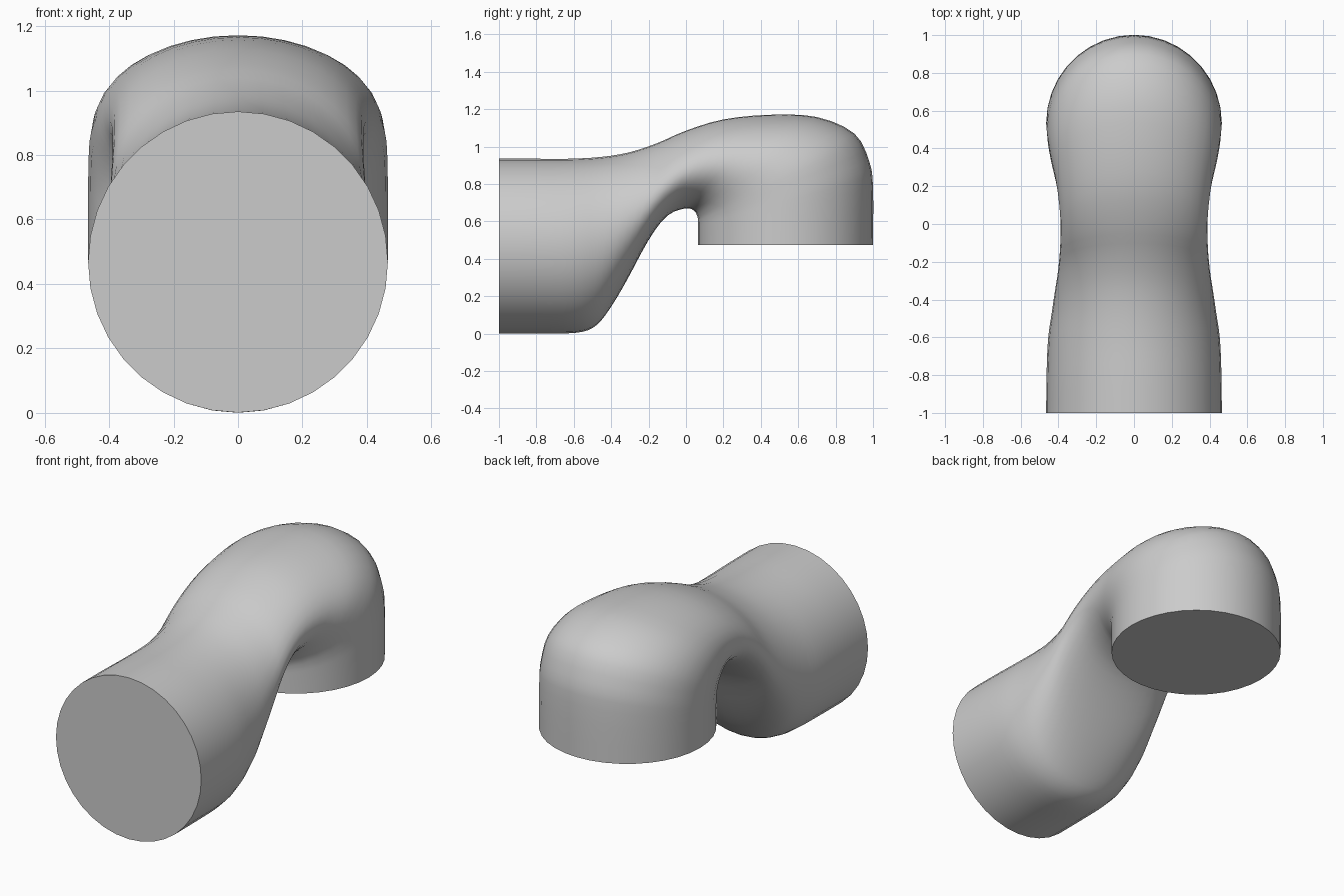
import bpy, bmesh, math
from mathutils import Vector

if "Cube" in bpy.data.objects:
    bpy.data.objects.remove(bpy.data.objects["Cube"])

SIDES, STEPS = 36, 3

# Cross-sections along the pipe: outer (y, z), inner (y, z), half width
stations = [
    (-1.00, .935, -1.00, .001, .465),
    (-0.80, .935, -0.80, .001, .463),
    (-0.62, .935, -0.60, .003, .455),
    (-0.45, .945, -0.50, .030, .436),
    (-0.30, .970, -0.43, .100, .420),
    (-0.15, 1.020, -0.33, .260, .401),
    (0.00, 1.085, -0.20, .500, .390),
    (0.20, 1.145, -0.10, .630, .391),
    (0.45, 1.170, 0.00, .670, .412),
    (0.70, 1.158, 0.045, .655, .442),
    (0.90, 1.070, 0.062, .622, .460),
    (0.98, .920, 0.065, .595, .464),
    (1.00, .780, 0.065, .560, .465),
    (1.00, .475, 0.065, .475, .465),
]


def smooth_path(points, steps):
    """Catmull-Rom interpolation through the cross-section values."""
    pts = [Vector(p) for p in points]
    pts = [pts[0] * 2 - pts[1]] + pts + [pts[-1] * 2 - pts[-2]]
    out = []
    for a, b, c, d in zip(pts, pts[1:], pts[2:], pts[3:]):
        for i in range(steps):
            t = i / steps
            out.append(0.5 * (2 * b + (c - a) * t + (2 * a - 5 * b + 4 * c - d) * t * t
                              + (3 * b - a - 3 * c + d) * t ** 3))
    return out + [pts[-2]]


# Curved pipe: loft ellipses and cap both ends
bm = bmesh.new()
rings = []
for oy, oz, iy, iz, w in smooth_path(stations, STEPS):
    outer, inner = Vector((0, oy, oz)), Vector((0, iy, iz))
    mid, half = (outer + inner) / 2, (outer - inner) / 2
    ring = []
    for k in range(SIDES):
        a = math.tau * k / SIDES
        ring.append(bm.verts.new(mid + half * math.cos(a) + Vector((w * math.sin(a), 0, 0))))
    rings.append(ring)
for r, s in zip(rings, rings[1:]):
    for k in range(SIDES):
        n = (k + 1) % SIDES
        bm.faces.new((r[k], r[n], s[n], s[k]))
bm.faces.new(rings[0])
bm.faces.new(rings[-1])
bmesh.ops.recalc_face_normals(bm, faces=bm.faces)

mesh = bpy.data.meshes.new("curved_pipe")
bm.to_mesh(mesh)
bm.free()
pipe = bpy.data.objects.new("curved_pipe", mesh)
bpy.context.collection.objects.link(pipe)

# Smooth bend with crisp end caps
bpy.context.view_layer.objects.active = pipe
pipe.select_set(True)
bpy.ops.object.shade_smooth_by_angle(angle=math.radians(40))
